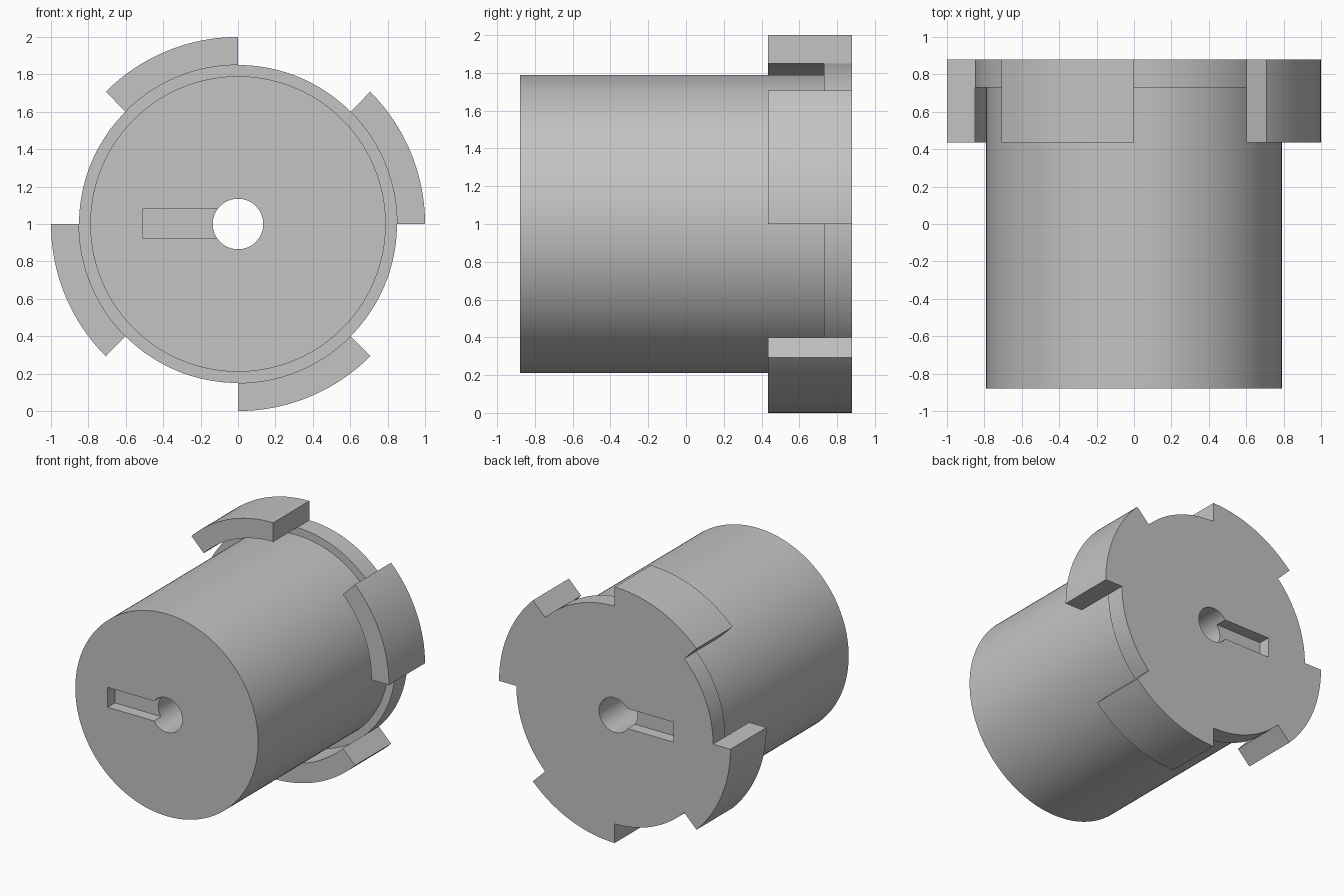
import bpy, bmesh, math
from mathutils import Vector

default = bpy.data.objects.get("Cube")
if default:
    bpy.data.objects.remove(default, do_unlink=True)

AXIS_Z = 1.0
FRONT, BACK = -0.88, 0.88
FLANGE_Y, TAB_Y = 0.73, 0.435
BORE_R, BODY_R, FLANGE_R, TAB_R = 0.135, 0.79, 0.85, 1.0
FULL_STEPS = 160

grey = bpy.data.materials.new("plain grey")
grey.use_nodes = True
colour = (0.55, 0.55, 0.55, 1)
grey.diffuse_color = colour
grey.node_tree.nodes["Principled BSDF"].inputs["Base Color"].default_value = colour


def finish(name, bm):
    bmesh.ops.recalc_face_normals(bm, faces=bm.faces[:])
    mesh = bpy.data.meshes.new(name)
    bm.to_mesh(mesh)
    bm.free()
    mesh.materials.append(grey)
    obj = bpy.data.objects.new(name, mesh)
    bpy.context.collection.objects.link(obj)
    return obj


def revolve(name, profile, start=0, sweep=360):
    """Turn a closed (radius, y) profile about the y axis, angles in degrees."""
    bm = bmesh.new()
    closed = sweep == 360
    steps = round(FULL_STEPS * sweep / 360)
    rings = []
    for i in range(steps if closed else steps + 1):
        a = math.radians(start + sweep * i / steps)
        rings.append([bm.verts.new((r * math.cos(a), y, AXIS_Z + r * math.sin(a)))
                      for r, y in profile])
    n = len(profile)
    for i in range(steps):
        here, there = rings[i], rings[(i + 1) % len(rings)]
        for j in range(n):
            k = (j + 1) % n
            bm.faces.new((here[j], here[k], there[k], there[j]))
    if not closed:
        bm.faces.new(rings[0])
        bm.faces.new(rings[-1])
    return finish(name, bm)


def box(name, low, high):
    bm = bmesh.new()
    bmesh.ops.create_cube(bm, size=1)
    low, high = Vector(low), Vector(high)
    bmesh.ops.scale(bm, vec=high - low, verts=bm.verts)
    bmesh.ops.translate(bm, vec=(low + high) / 2, verts=bm.verts)
    return finish(name, bm)


def activate(obj):
    bpy.ops.object.select_all(action="DESELECT")
    obj.select_set(True)
    bpy.context.view_layer.objects.active = obj


# Bored drum with a thin flange at the back
drum = revolve("flanged_drum", [
    (BORE_R, FRONT), (BODY_R, FRONT), (BODY_R, FLANGE_Y),
    (FLANGE_R, FLANGE_Y), (FLANGE_R, BACK), (BORE_R, BACK)])

# Shallow key slot beside the bore on each end
DEPTH = 0.09
for y0, y1 in ((FRONT - DEPTH, FRONT + DEPTH), (BACK - DEPTH, BACK + DEPTH)):
    cutter = box("slot_cutter", (-0.51, y0, 0.924), (0, y1, 1.08))
    cutter.hide_render = True
    activate(drum)
    cut = drum.modifiers.new("key_slot", "BOOLEAN")
    cut.operation, cut.solver, cut.object = "DIFFERENCE", "EXACT", cutter
    bpy.ops.object.modifier_apply(modifier=cut.name)
    bpy.data.objects.remove(cutter, do_unlink=True)

# Four curved tabs around the flange, reaching forward over the drum
tabs = [revolve(f"rim_tab_{i + 1}", [
    (FLANGE_R, TAB_Y), (TAB_R, TAB_Y), (TAB_R, BACK), (FLANGE_R, BACK)],
    start=90 * i, sweep=45) for i in range(4)]

for part in [drum] + tabs:
    activate(part)
    bpy.ops.object.shade_smooth_by_angle(angle=math.radians(30))
